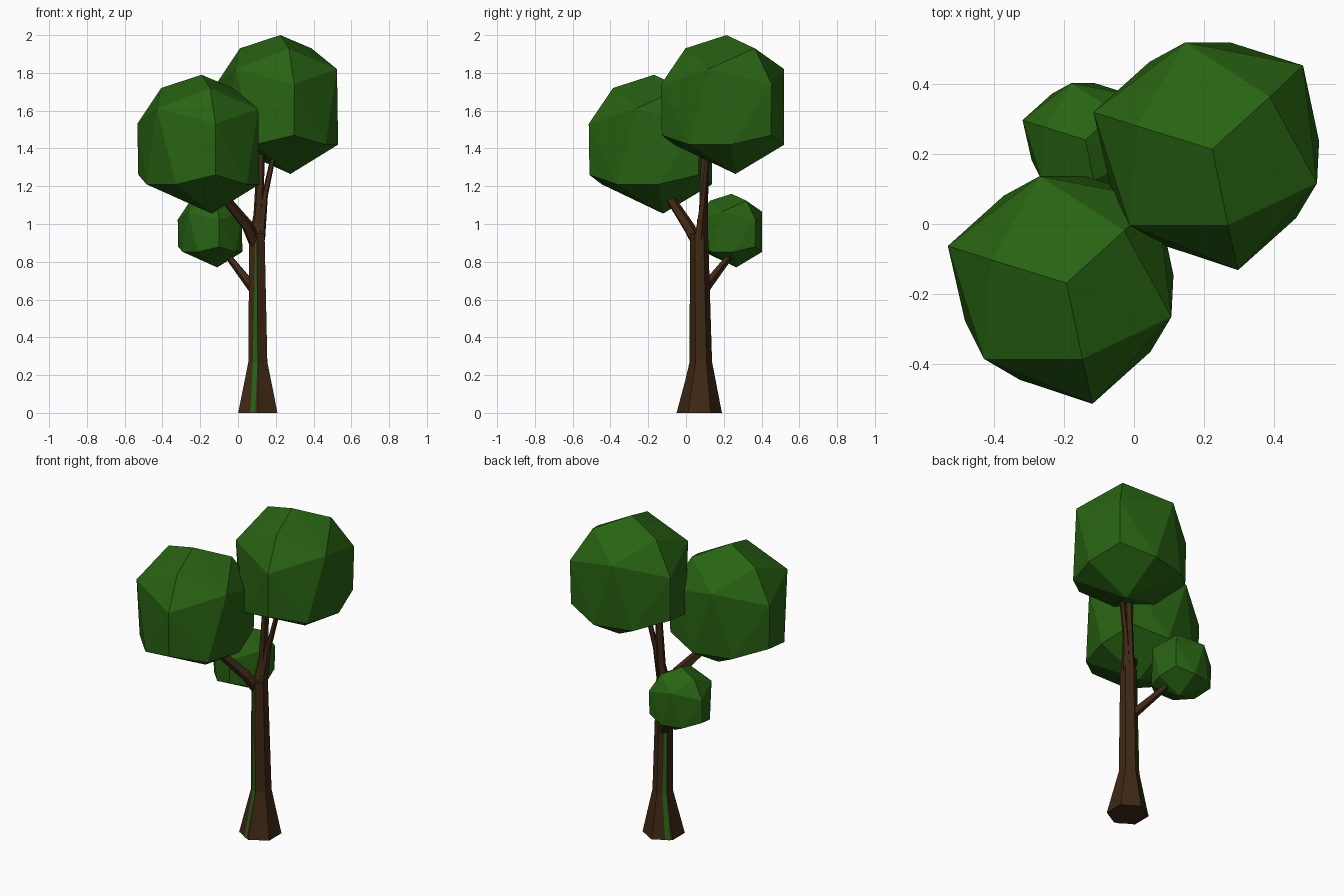
import bpy, bmesh, math
from mathutils import Vector

if "Cube" in bpy.data.objects:
    bpy.data.objects.remove(bpy.data.objects["Cube"])


def material(name, rgb):
    m = bpy.data.materials.new(name)
    m.diffuse_color = (*rgb, 1)
    m.use_nodes = True
    m.node_tree.nodes["Principled BSDF"].inputs["Base Color"].default_value = m.diffuse_color
    return m


LEAF = material("leaf green", (0.021, 0.125, 0.006))
BARK = material("bark brown", (0.048, 0.021, 0.007))


def finish(bm, name, mat, recalc=True):
    if recalc:
        bmesh.ops.recalc_face_normals(bm, faces=bm.faces[:])
    me = bpy.data.meshes.new(name)
    bm.to_mesh(me)
    bm.free()
    me.materials.append(mat)
    ob = bpy.data.objects.new(name, me)
    bpy.context.collection.objects.link(ob)
    return ob


# Faceted crown: points measured from its top point, wrapped in a hull
CROWN = [(0, 0, 0),
         (-.214, .066, -.07), (.045, -.217, -.07), (.165, .15, -.07),
         (-.077, .306, -.18), (-.237, -.217, -.18), (.30, -.097, -.18),
         (-.34, .106, -.26), (.074, -.346, -.26), (.26, .24, -.26),
         (-.335, .104, -.53), (.073, -.342, -.53), (.255, .235, -.53),
         (.306, .023, -.58), (.24, -.197, -.58), (-.134, -.277, -.58),
         (-.291, -.109, -.58), (.051, .306, -.58), (-.18, .25, -.58),
         (.054, .048, -.735)]


def crown(name, top, s):
    bm = bmesh.new()
    for p in CROWN:
        bm.verts.new(Vector(top) + Vector(p) * s)
    r = bmesh.ops.convex_hull(bm, input=bm.verts[:])
    junk = [g for g in r["geom_interior"] if isinstance(g, bmesh.types.BMVert)]
    if junk:
        bmesh.ops.delete(bm, geom=junk, context='VERTS')
    bmesh.ops.dissolve_limit(bm, angle_limit=math.radians(2),
                             verts=bm.verts[:], edges=bm.edges[:])
    finish(bm, name, LEAF)


crown("high_crown", (.224, .214, 2.0), 1)
crown("front_crown", (-.193, -.169, 1.79), 1)
crown("small_crown", (-.139, .241, 1.16), .53)


# Tapered tube through (x, y, z, radius) stations
def tube(name, path, n, flat=False):
    bm = bmesh.new()
    rings = []
    for i, st in enumerate(path):
        c = Vector(st[:3])
        d = Vector(path[min(i + 1, len(path) - 1)][:3]) - Vector(path[max(i - 1, 0)][:3])
        q = Vector((0, 0, 1)).rotation_difference(d)
        ring = []
        for k in range(n):
            a = math.radians(90) + 2 * math.pi * k / n
            v = Vector((math.cos(a), math.sin(a), 0)) * st[3]
            ring.append(bm.verts.new(c + (v if flat else q @ v)))
        rings.append(ring)
    for a, b in zip(rings, rings[1:]):
        for k in range(n):
            bm.faces.new((a[k], a[(k + 1) % n], b[(k + 1) % n], b[k]))
    bm.faces.new(rings[0][::-1])
    bm.faces.new(rings[-1])
    finish(bm, name, BARK)


TRUNK = [(.105, .07, 0, .12), (.105, .08, .27, .058), (.1, .07, .95, .047)]
tube("trunk", TRUNK, 6, True)
tube("main_branch", [(.095, .075, .92, .04), (.108, .09, 1.05, .027), (.125, .10, 1.45, .02)], 5)
tube("side_branch", [(.115, .07, .92, .03), (.142, .095, 1.15, .017), (.20, .12, 1.42, .013)], 5)
tube("front_branch", [(.09, .06, .90, .035), (.05, .01, .99, .032), (-.09, -.10, 1.16, .025)], 5)
tube("small_branch", [(.09, .09, .65, .03), (.05, .13, .70, .026), (-.06, .24, .84, .017)], 5)


# Moss strips lying on one trunk face; spans give the part of the face covered
def moss(name, side, spans):
    bm = bmesh.new()
    rows = []
    a0, a1 = (math.radians(90 + 60 * (side + i)) for i in (0, 1))
    mid = (a0 + a1) / 2
    out = Vector((math.cos(mid), math.sin(mid), 0)) * .003
    for st, span in zip(TRUNK, spans):
        p, q = (Vector(st[:3]) + st[3] * Vector((math.cos(a), math.sin(a), 0)) for a in (a0, a1))
        rows.append([bm.verts.new(p.lerp(q, t) + out) for t in span])
    for a, b in zip(rows, rows[1:]):
        bm.faces.new((a[0], a[1], b[1], b[0]))
    finish(bm, name, LEAF, False)


moss("front_moss", 2, [(.64, .88), (.5, 1.0), (.85, 1.0)])
moss("back_moss", 0, [(.64, .88), (.55, .95), (.75, .9)])
